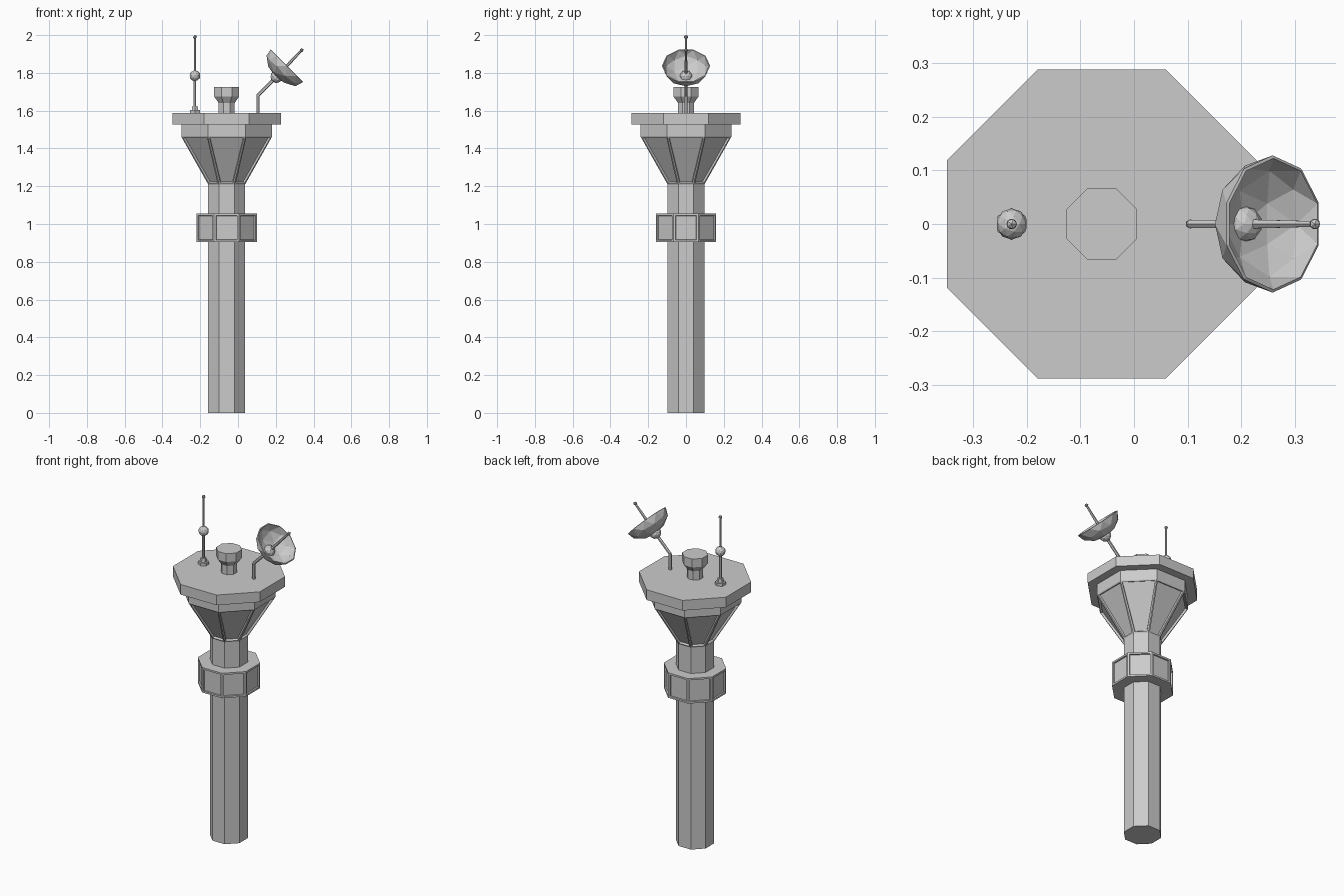
import bpy, bmesh, math
from mathutils import Vector, Matrix

cube = bpy.data.objects.get("Cube")
if cube:
    bpy.data.objects.remove(cube, do_unlink=True)

grey = bpy.data.materials.new("concrete grey")
grey.use_nodes = True
colour = (0.6, 0.6, 0.6, 1)
grey.diffuse_color = colour
grey.node_tree.nodes["Principled BSDF"].inputs["Base Color"].default_value = colour

TOWER_X = -0.06


def finish(bm, name):
    bmesh.ops.recalc_face_normals(bm, faces=bm.faces)
    mesh = bpy.data.meshes.new(name)
    bm.to_mesh(mesh)
    bm.free()
    mesh.materials.append(grey)
    obj = bpy.data.objects.new(name, mesh)
    bpy.context.collection.objects.link(obj)
    return obj


def octagon_stack(name, profile, panel=None, depth=0.01):
    """Octagonal loft through (apothem, z) rings; one band may get recessed panels."""
    bm = bmesh.new()
    rings = []
    for apothem, z in profile:
        r = apothem / math.cos(math.pi / 8)
        angles = [(k + 0.5) * math.pi / 4 for k in range(8)]
        rings.append([bm.verts.new((TOWER_X + r * math.cos(a), r * math.sin(a), z)) for a in angles])
    bands = []
    for low, high in zip(rings, rings[1:]):
        bands.append([bm.faces.new((low[k], low[(k + 1) % 8], high[(k + 1) % 8], high[k]))
                      for k in range(8)])
    bm.faces.new(rings[0][::-1])
    bm.faces.new(rings[-1])
    bm.normal_update()
    if panel:
        band, margin = panel
        bmesh.ops.inset_individual(bm, faces=bands[band], thickness=margin)
        # Straight-walled recess inside each frame
        bmesh.ops.inset_individual(bm, faces=bands[band], thickness=0.002, depth=-depth)
    return finish(bm, name)


def rod(name, start, end, r0, r1=None, sides=6):
    start, end = Vector(start), Vector(end)
    axis = end - start
    bm = bmesh.new()
    turn = axis.to_track_quat('Z', 'Y').to_matrix().to_4x4()
    bmesh.ops.create_cone(bm, cap_ends=True, segments=sides, radius1=r0,
                          radius2=r0 if r1 is None else r1, depth=axis.length,
                          matrix=Matrix.Translation((start + end) / 2) @ turn)
    return finish(bm, name)


def ball(name, centre, radius, level=2):
    bm = bmesh.new()
    bmesh.ops.create_icosphere(bm, subdivisions=level, radius=radius,
                               matrix=Matrix.Translation(centre))
    return finish(bm, name)


# Tower body
octagon_stack("tower_shaft", [(0.098, 0), (0.098, 1.22)])
octagon_stack("lower_gallery", [(0.16, 0.905), (0.16, 1.055)], (0, 0.015), 0.008)
octagon_stack("control_cabin", [(0.098, 1.21), (0.24, 1.462), (0.24, 1.53)], (0, 0.012), 0.012)
octagon_stack("roof_slab", [(0.288, 1.526), (0.288, 1.587)])
octagon_stack("roof_vent", [(0.042, 1.58), (0.042, 1.64), (0.066, 1.675), (0.066, 1.725)])

# Whip antenna
ax = -0.228
rod("antenna_foot", (ax, 0, 1.585), (ax, 0, 1.603), 0.03)
rod("antenna_socket", (ax, 0, 1.6), (ax, 0, 1.625), 0.02, 0.016)
rod("antenna_lower_rod", (ax, 0, 1.62), (ax, 0, 1.785), 0.008)
rod("antenna_upper_rod", (ax, 0, 1.785), (ax, 0, 1.99), 0.006)
ball("antenna_ball", (ax, 0, 1.785), 0.029)
ball("antenna_tip", (ax, 0, 1.99), 0.011, 1)

# Dish mast
elbow, hub = (0.105, 0, 1.68), (0.205, 0, 1.78)
rod("dish_mast", (0.105, 0, 1.58), elbow, 0.009)
rod("dish_arm", elbow, hub, 0.009)
ball("dish_mast_elbow", elbow, 0.009, 1)
ball("dish_hub", hub, 0.034)

# Faceted dish bowl, tilted halfway up towards the left
bm = bmesh.new()
bmesh.ops.create_icosphere(bm, subdivisions=2, radius=0.125)
bmesh.ops.delete(bm, geom=[v for v in bm.verts if v.co.z > 0.001], context='VERTS')
bmesh.ops.transform(bm, verts=bm.verts,
                    matrix=Matrix.Translation((0.259, 0, 1.838))
                    @ Matrix.Rotation(math.pi / 4, 4, 'Y')
                    @ Matrix.Diagonal((1, 1, 0.66, 1)))
dish = finish(bm, "dish_bowl")
shell = dish.modifiers.new("shell", 'SOLIDIFY')
shell.thickness = 0.006
shell.offset = 0

# Dish feed
tip = (0.337, 0, 1.92)
rod("dish_feed", hub, tip, 0.01, 0.006)
ball("dish_feed_tip", tip, 0.011, 1)
